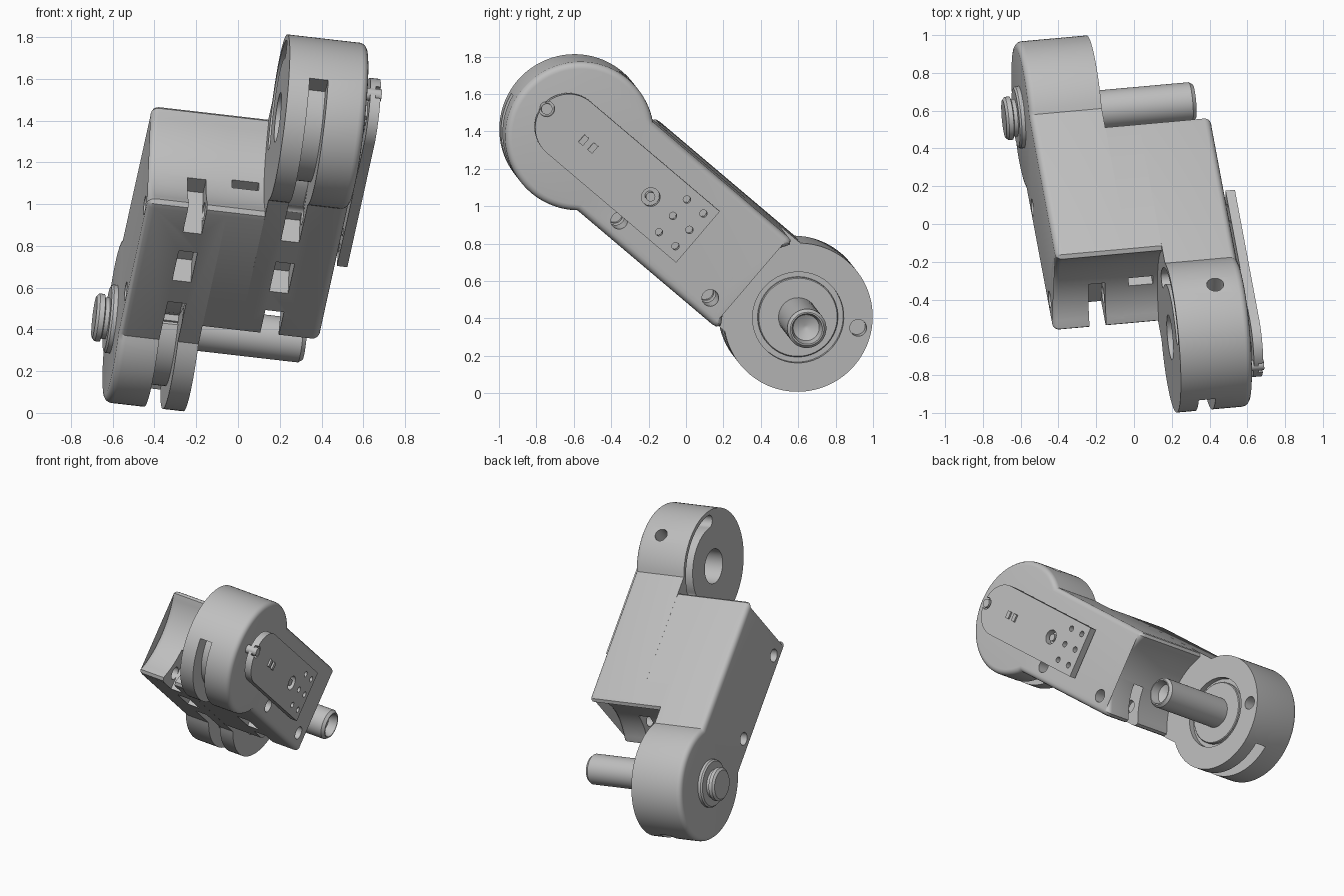
import bpy, bmesh
from math import sin, cos, radians, pi
from mathutils import Matrix, Vector

if "Cube" in bpy.data.objects:
    bpy.data.objects.remove(bpy.data.objects["Cube"])

# One grey for every part
grey = bpy.data.materials.new("light_grey")
grey.use_nodes = True
COLOR = (0.52, 0.52, 0.52, 1)
grey.diffuse_color = COLOR
grey.node_tree.nodes["Principled BSDF"].inputs["Base Color"].default_value = COLOR

# Tilted frame: hinge axis, length direction, upward normal
axis = Vector((0.99, 0.089, -0.114)).normalized()
length = Vector((-0.142, 0.755, -0.64))
length = (length - axis * length.dot(axis)).normalized()
normal = axis.cross(length)
FRAME = Matrix.Translation((-0.0125, 0, 0.91)) @ Matrix((axis, length, normal)).transposed().to_4x4()

HINGE, R, W, GAP, H = 0.805, 0.4, 0.475, 0.09, 0.31


def arc(cy, cz, r, a0, a1, n=32):
    angles = [radians(a0 + (a1 - a0) * i / n) for i in range(n + 1)]
    return [(cy + r * cos(a), cz + r * sin(a)) for a in angles]


def circle(cy, cz, r, n=48):
    return arc(cy, cz, r, 0, 360, n)[:-1]


def box(y0, y1, z0, z1):
    return [(y0, z0), (y1, z0), (y1, z1), (y0, z1)]


def finish(bm, name):
    bmesh.ops.recalc_face_normals(bm, faces=bm.faces)
    mesh = bpy.data.meshes.new(name)
    bm.to_mesh(mesh)
    bm.free()
    mesh.materials.append(grey)
    obj = bpy.data.objects.new(name, mesh)
    bpy.context.collection.objects.link(obj)
    return obj


def prism(name, pts, x0, x1, side=1, bevel=0):
    """Extrude a length/height outline along the hinge axis; side=-1 turns it half round."""
    bm = bmesh.new()
    rings = [[bm.verts.new((side * x, side * y, z)) for y, z in pts] for x in (x0, x1)]
    n = len(pts)
    bm.faces.new(rings[0])
    cap = bm.faces.new(rings[1])
    for i in range(n):
        j = (i + 1) % n
        bm.faces.new((rings[0][i], rings[0][j], rings[1][j], rings[1][i]))
    if bevel:
        bmesh.ops.recalc_face_normals(bm, faces=bm.faces)
        bmesh.ops.bevel(bm, geom=list(cap.edges), offset=bevel, segments=4,
                        profile=0.5, affect='EDGES', clamp_overlap=False)
    return finish(bm, name)


def lathe(name, profile, cy, n=48):
    """Turn (x, radius) points about the hinge axis."""
    bm = bmesh.new()
    rings = [[bm.verts.new((x, y, z)) for y, z in circle(cy, 0, r, n)] for x, r in profile]
    for a, b in zip(rings, rings[1:]):
        for i in range(n):
            j = (i + 1) % n
            bm.faces.new((a[i], a[j], b[j], b[i]))
    bm.faces.new(rings[0])
    bm.faces.new(rings[-1])
    return finish(bm, name)


def combine(obj, tools, operation):
    """Apply booleans and drop the tools."""
    for tool in tools:
        mod = obj.modifiers.new("cut", 'BOOLEAN')
        mod.operation, mod.object, mod.solver = operation, tool, 'EXACT'
        tool.hide_render = True
    bpy.context.view_layer.update()
    graph = bpy.context.evaluated_depsgraph_get()
    mesh = bpy.data.meshes.new_from_object(obj.evaluated_get(graph))
    obj.modifiers.clear()
    obj.data = mesh
    for tool in tools:
        bpy.data.objects.remove(tool)


# Scooped end that clears the opposite knuckle, with rounded tips
scoop = arc(HINGE, 0, 0.46, 214.5, 145.5)
tip = [(0.44, 0.285), (0.425, 0.305), (0.4, H)]
scoop_end = [(y, -z) for y, z in reversed(tip)] + scoop + tip
half = scoop_end + arc(-HINGE, 0, R, 51, 309, 64)
middle = scoop_end + [(-y, -z) for y, z in scoop_end]

# Link body: core plus two opposite halves, each with a knuckle
body = prism("link_body", middle, -GAP - 0.005, GAP + 0.005)
combine(body, [prism("half", half, GAP, W, s, 0.035) for s in (1, -1)], 'UNION')

cutters = []
G0, G1 = 0.19, 0.28
for s in (1, -1):
    # Groove round each knuckle, running into the underside
    groove = arc(-HINGE, 0, 0.29, 330, 190) + arc(-HINGE, 0, 0.5, 190, 330)
    cutters.append(prism("groove", groove, G0, G1, s))
    cutters.append(prism("groove_tail", box(-0.58, -0.27, -0.5, -0.17), G0 + 0.001, G1 - 0.001, s))
    # Underside pocket and open slot at the scooped end
    cutters.append(prism("pocket", box(-0.11, 0.11, -0.5, -0.17), G0, G1, s))
    cutters.append(prism("end_slot", box(0.25, 0.6, -0.5, -0.05), G0, G1, s))
    # Screw holes in the outer face
    for y in (-0.35, 0.295):
        cutters.append(prism("screw_hole", circle(y, -0.208, 0.045, 24), 0.15, 0.6, s))
    # Thin window in the scooped end
    cutters.append(prism("window", box(0.25, 0.5, -0.085, -0.03), -0.065, 0.065, s))

# Upper knuckle: pivot bore, curved stop slot, top hole
cutters.append(prism("bore", circle(-HINGE, 0, 0.12), 0, 0.4))
a, b = radians(130), radians(20)
stop = (arc(-HINGE, 0, 0.372, 20, 130)
        + arc(-HINGE + 0.327 * cos(a), 0.327 * sin(a), 0.045, 130, 310, 12)[1:-1]
        + arc(-HINGE, 0, 0.282, 130, 20)
        + arc(-HINGE + 0.327 * cos(b), 0.327 * sin(b), 0.045, 200, 380, 12)[1:-1])
cutters.append(prism("stop_slot", stop, 0.0, 0.185))
bm = bmesh.new()
bmesh.ops.create_cone(bm, cap_ends=True, segments=24, radius1=0.045, radius2=0.045, depth=0.3,
                      matrix=Matrix.Translation((0.32, -HINGE, 0.4)))
cutters.append(finish(bm, "top_hole"))

# Lower knuckle: bearing recess and stop peg hole
cutters.append(prism("recess", circle(HINGE, 0, 0.245), -GAP - 0.04, 0.05))
cutters.append(prism("peg_hole", circle(HINGE + 0.283, 0.165, 0.045, 24), -0.17, 0.0))
combine(body, cutters, 'DIFFERENCE')

parts = [body]

# Hinge pin with a hollow countersunk end, and its bearing ring
parts.append(lathe("hinge_pin", [(-0.2, 0.105), (0.43, 0.105), (0.45, 0.09), (0.45, 0.082),
                                 (0.39, 0.07), (0.36, 0.01)], HINGE))
parts.append(lathe("bearing_ring", [(-0.15, 0.215), (-0.105, 0.215), (-0.1, 0.21)], HINGE))

# Washer and button on the outside of the lower knuckle
parts.append(lathe("outer_button", [(-W + 0.02, 0.165), (-0.495, 0.165), (-0.505, 0.155), (-0.505, 0.1),
                                    (-0.525, 0.1), (-0.53, 0.115), (-0.555, 0.115), (-0.568, 0.1)], HINGE))

# Cover plate, floating just off the outer face
outline = [(0.02, -0.18), (0.02, 0.18)] + arc(-0.895, 0, 0.18, 90, 270)
plate = prism("cover_plate", outline, 0.5, 0.55)
holes = [prism("hole", circle(y, z, 0.02, 20), 0.45, 0.6)
         for y in (-0.157, -0.04) for z in (-0.115, 0, 0.115)]
holes.append(prism("round_hole", circle(-0.314, 0, 0.05, 32), 0.45, 0.6))
holes.append(prism("tip_notch", circle(-1.05, 0, 0.042, 32), 0.525, 0.6))
combine(plate, holes, 'DIFFERENCE')
parts.append(plate)

# Small fittings on and behind the plate
parts.append(prism("plate_screw", circle(-0.314, 0, 0.025, 24), W - 0.02, 0.54))
parts.append(prism("tip_screw", circle(-1.05, 0, 0.03, 24), W - 0.02, 0.555))
for i, y in enumerate((-0.79, -0.725)):
    parts.append(prism(f"contact_{i + 1}", box(y - 0.016, y + 0.016, -0.026, 0.026), 0.54, 0.562))
for i in range(6):
    y = -0.98 + i * 0.045
    parts.append(prism(f"spacer_{i + 1}", box(y, y + 0.025, -0.08, 0.08), W - 0.01, 0.505))

for part in parts:
    part.matrix_world = FRAME
    part.data.shade_smooth()
    part.data.set_sharp_from_angle(angle=radians(30))
